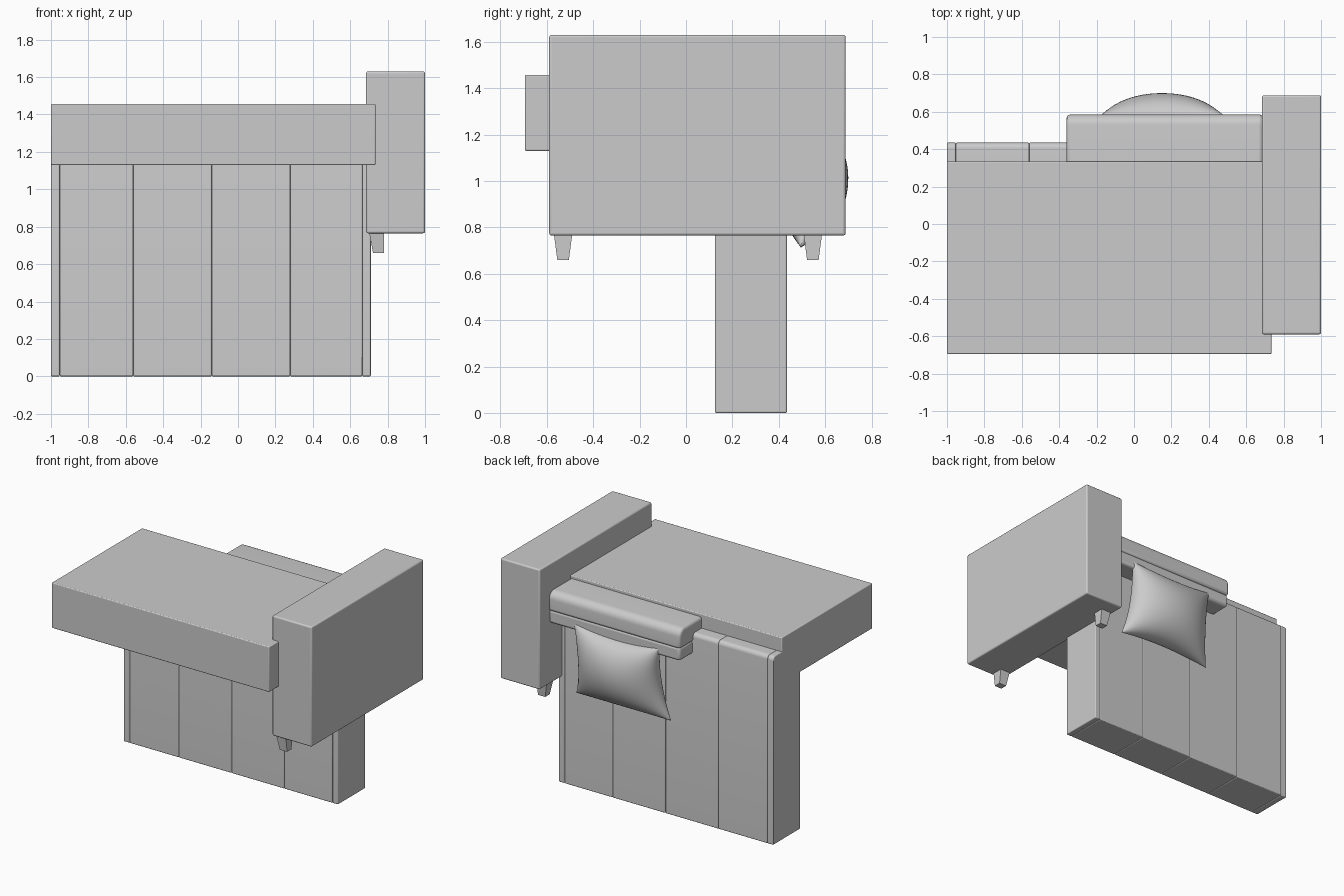
import bpy, bmesh, math
from mathutils import Matrix, Vector

if "Cube" in bpy.data.objects:
    bpy.data.objects.remove(bpy.data.objects["Cube"])


def finish(name, bm):
    me = bpy.data.meshes.new(name)
    bmesh.ops.recalc_face_normals(bm, faces=bm.faces[:])
    bm.to_mesh(me)
    bm.free()
    ob = bpy.data.objects.new(name, me)
    bpy.context.collection.objects.link(ob)
    bpy.ops.object.select_all(action='DESELECT')
    bpy.context.view_layer.objects.active = ob
    ob.select_set(True)
    bpy.ops.object.shade_smooth_by_angle(angle=math.radians(35))
    return ob


def box(name, x, y, z, bevel=0.008, roll=0.0, roll_if=None):
    """Box from ranges; 'roll' rounds chosen edges running along x."""
    bm = bmesh.new()
    bmesh.ops.create_cube(bm, size=1)
    for v in bm.verts:
        v.co = Vector([(r[0] + r[1]) / 2 + c * (r[1] - r[0]) for c, r in zip(v.co, (x, y, z))])
    if roll:
        edges = [e for e in bm.edges
                 if abs(e.verts[0].co.x - e.verts[1].co.x) > 1e-4
                 and (roll_if is None or roll_if(e.verts[0].co))]
        bmesh.ops.bevel(bm, geom=edges, offset=roll, segments=6, profile=0.5, affect='EDGES')
    ob = finish(name, bm)
    if bevel:
        m = ob.modifiers.new("soft_edges", 'BEVEL')
        m.width, m.segments, m.limit_method = bevel, 3, 'ANGLE'
        m.angle_limit = math.radians(40)
    return ob


# Thick seat slab
box("seat", (-1, 0.735), (-0.695, 0.335), (1.13, 1.457), 0.006)

# Upholstered back panel split by vertical seams
seams = [-1.0, -0.953, -0.56, -0.14, 0.28, 0.665, 0.71]
for i, (a, b) in enumerate(zip(seams, seams[1:])):
    box(f"back_panel_{i + 1}", (a, b), (0.125, 0.435), (0.0, 1.355), 0.006,
        0.03, lambda c: c.z > 1)

# Side arm block
box("arm", (0.685, 1.0), (-0.59, 0.688), (0.765, 1.63), 0.01)

# Tapered legs under the arm
for name, y in (("front_leg", -0.53), ("rear_leg", 0.547)):
    bm = bmesh.new()
    bmesh.ops.create_cube(bm, size=1)
    for v in bm.verts:
        low = v.co.z < 0
        v.co = Vector(((0.78 if v.co.x > 0 else (0.722 if low else 0.70)),
                       y + v.co.y * (0.05 if low else 0.08),
                       0.66 if low else 0.775))
    finish(name, bm)

# Head cushion draped over the back: rounded top and thinner lower lip
box("head_cushion_top", (-0.36, 0.69), (0.20, 0.585), (1.295, 1.435), 0.018,
    0.055, lambda c: c.y > 0.4 and c.z > 1.4)
box("head_cushion_lip", (-0.355, 0.69), (0.40, 0.578), (1.205, 1.302), 0.018)

# Scatter pillow: two domed sheets with concave edges and pointed corners
N, HX, HZ, T = 28, 0.36, 0.275, 0.165
bm = bmesh.new()
for side in (-1, 1):
    grid = []
    for j in range(N + 1):
        row = []
        for i in range(N + 1):
            u = math.sin((2 * i / N - 1) * math.pi / 2)
            v = math.sin((2 * j / N - 1) * math.pi / 2)
            puff = T * (max(0, (1 - u * u) * (1 - v * v))) ** 0.5
            row.append(bm.verts.new((HX * u * (1 - 0.12 * (1 - v * v)) * (1 - 0.05 * v),
                                     side * puff * (0.75 if side < 0 else 1),
                                     HZ * v * (1 - 0.12 * (1 - u * u)))))
        grid.append(row)
    for j in range(N):
        for i in range(N):
            bm.faces.new((grid[j][i], grid[j][i + 1], grid[j + 1][i + 1], grid[j + 1][i]))
bmesh.ops.remove_doubles(bm, verts=bm.verts[:], dist=1e-5)
bmesh.ops.transform(bm, verts=bm.verts[:],
                    matrix=Matrix.Translation((0.15, 0.533, 0.985))
                    @ Matrix.Rotation(math.radians(-8), 4, 'X'))
finish("pillow", bm)
